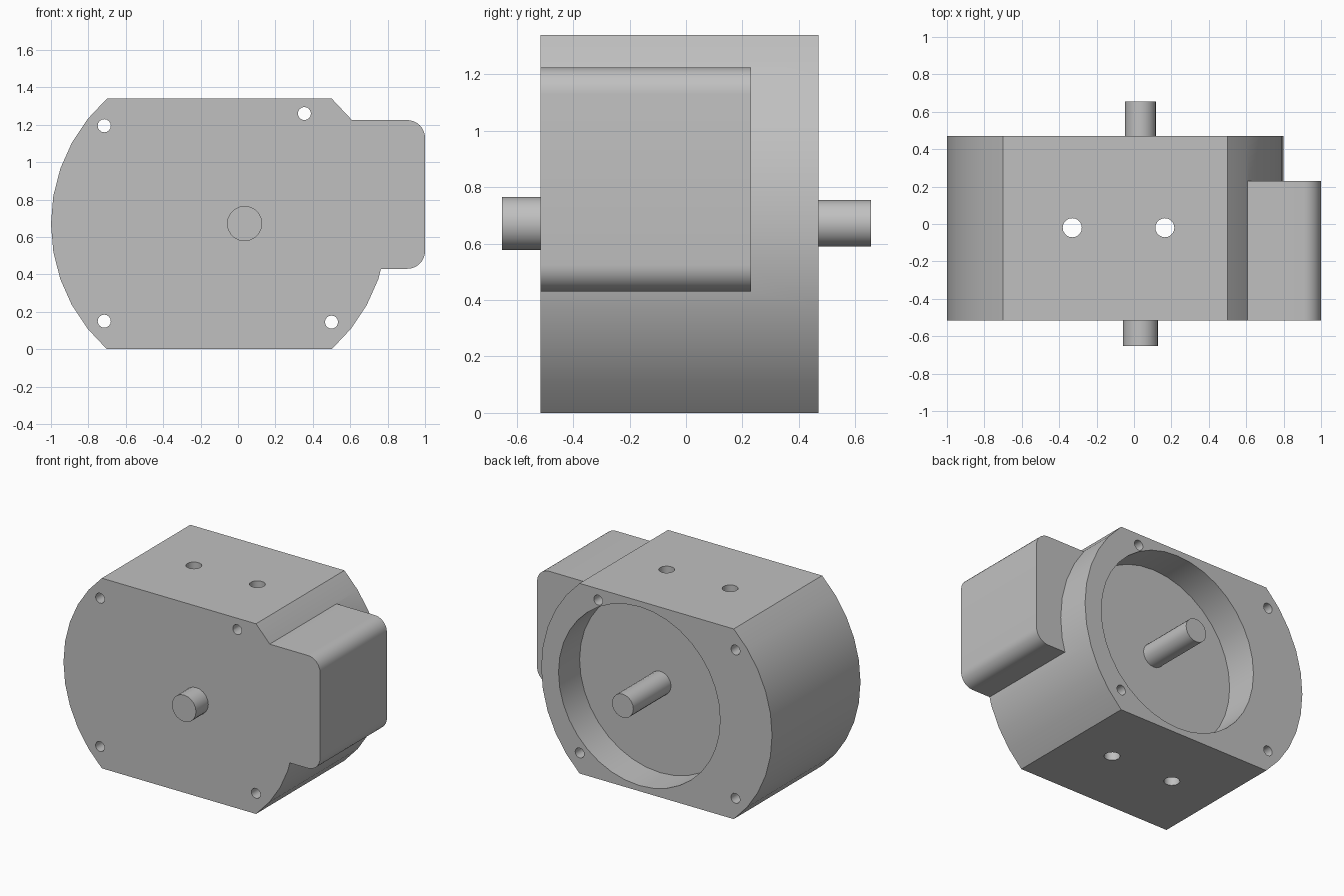
import bpy, bmesh
from math import cos, sin, pi, radians, asin
from mathutils import Matrix

cube = bpy.data.objects.get("Cube")
if cube:
    bpy.data.objects.remove(cube, do_unlink=True)

FRONT, BACK, HEIGHT = -0.515, 0.47, 1.34
MID = HEIGHT / 2
SHAFT_X = 0.035

grey = bpy.data.materials.new("machined_grey")
grey.use_nodes = True
colour = (0.53, 0.53, 0.53, 1)
grey.diffuse_color = colour
grey.node_tree.nodes["Principled BSDF"].inputs["Base Color"].default_value = colour


def finish(name, bm):
    bmesh.ops.recalc_face_normals(bm, faces=bm.faces)
    mesh = bpy.data.meshes.new(name)
    bm.to_mesh(mesh)
    bm.free()
    mesh.materials.append(grey)
    obj = bpy.data.objects.new(name, mesh)
    bpy.context.collection.objects.link(obj)
    return obj


def extrude_profile(name, points, y0, y1):
    """Extrude an (x, z) outline along y."""
    bm = bmesh.new()
    face = bm.faces.new([bm.verts.new((x, y0, z)) for x, z in points])
    result = bmesh.ops.extrude_face_region(bm, geom=[face])
    verts = [v for v in result["geom"] if isinstance(v, bmesh.types.BMVert)]
    bmesh.ops.translate(bm, verts=verts, vec=(0, y1 - y0, 0))
    return finish(name, bm)


def arc(cx, cz, r, a0, a1, steps):
    return [(cx + r * cos(a0 + (a1 - a0) * i / steps),
             cz + r * sin(a0 + (a1 - a0) * i / steps)) for i in range(steps + 1)]


def rod(name, x, z, r, y0, y1, sides):
    return extrude_profile(name, arc(x, z, r, 0, 2 * pi, sides)[:-1], y0, y1)


def activate(obj):
    bpy.ops.object.select_all(action="DESELECT")
    obj.select_set(True)
    bpy.context.view_layer.objects.active = obj


def boolean(obj, other, operation):
    activate(obj)
    mod = obj.modifiers.new(operation.lower(), "BOOLEAN")
    mod.operation, mod.object, mod.solver = operation, other, "EXACT"
    bpy.ops.object.modifier_apply(modifier=mod.name)
    bpy.data.objects.remove(other, do_unlink=True)


# Drum with flat top and bottom
R, CX = 0.9, -0.1
half = asin(MID / R)
outline = arc(CX, MID, R, -half, half, 10) + arc(CX, MID, R, pi - half, pi + half, 10)
housing = extrude_profile("motor_housing", outline, FRONT, BACK)

# Side box with rounded outer corners, flush with the front
low, high, fillet = 0.43, 1.225, 0.095
box = [(0.3, low)] + arc(1 - fillet, low + fillet, fillet, -pi / 2, 0, 8) \
    + arc(1 - fillet, high - fillet, fillet, 0, pi / 2, 8) + [(0.3, high)]
boolean(housing, extrude_profile("side_box", box, FRONT, 0.23), "UNION")

# Round recess in the back
boolean(housing, rod("recess_cutter", SHAFT_X, MID, 0.63, 0.235, 0.7, 36), "DIFFERENCE")

# Mounting holes from front to back
for x, z in [(-0.715, 1.195), (0.355, 1.26), (-0.715, 0.15), (0.5, 0.145)]:
    boolean(housing, rod("bolt_cutter", x, z, 0.035, -1, 1, 16), "DIFFERENCE")

# Holes from top to bottom
for x in (-0.33, 0.165):
    cutter = rod("port_cutter", 0, 0, 0.051, -1, 1, 20)
    cutter.data.transform(Matrix.Translation((x, -0.02, MID)) @ Matrix.Rotation(pi / 2, 4, "X"))
    boolean(housing, cutter, "DIFFERENCE")

# Merge coplanar faces left by the cuts
bm = bmesh.new()
bm.from_mesh(housing.data)
bmesh.ops.remove_doubles(bm, verts=bm.verts, dist=0.0001)
bmesh.ops.dissolve_limit(bm, angle_limit=radians(0.5), verts=bm.verts, edges=bm.edges)
bm.to_mesh(housing.data)
bm.free()

# Shaft ends
front_shaft = rod("front_shaft", SHAFT_X, MID + 0.002, 0.094, -0.652, FRONT + 0.02, 20)
rear_shaft = rod("rear_shaft", SHAFT_X, MID + 0.002, 0.083, 0.2, 0.655, 20)

for obj in (housing, front_shaft, rear_shaft):
    activate(obj)
    bpy.ops.object.shade_smooth_by_angle(angle=radians(30))
